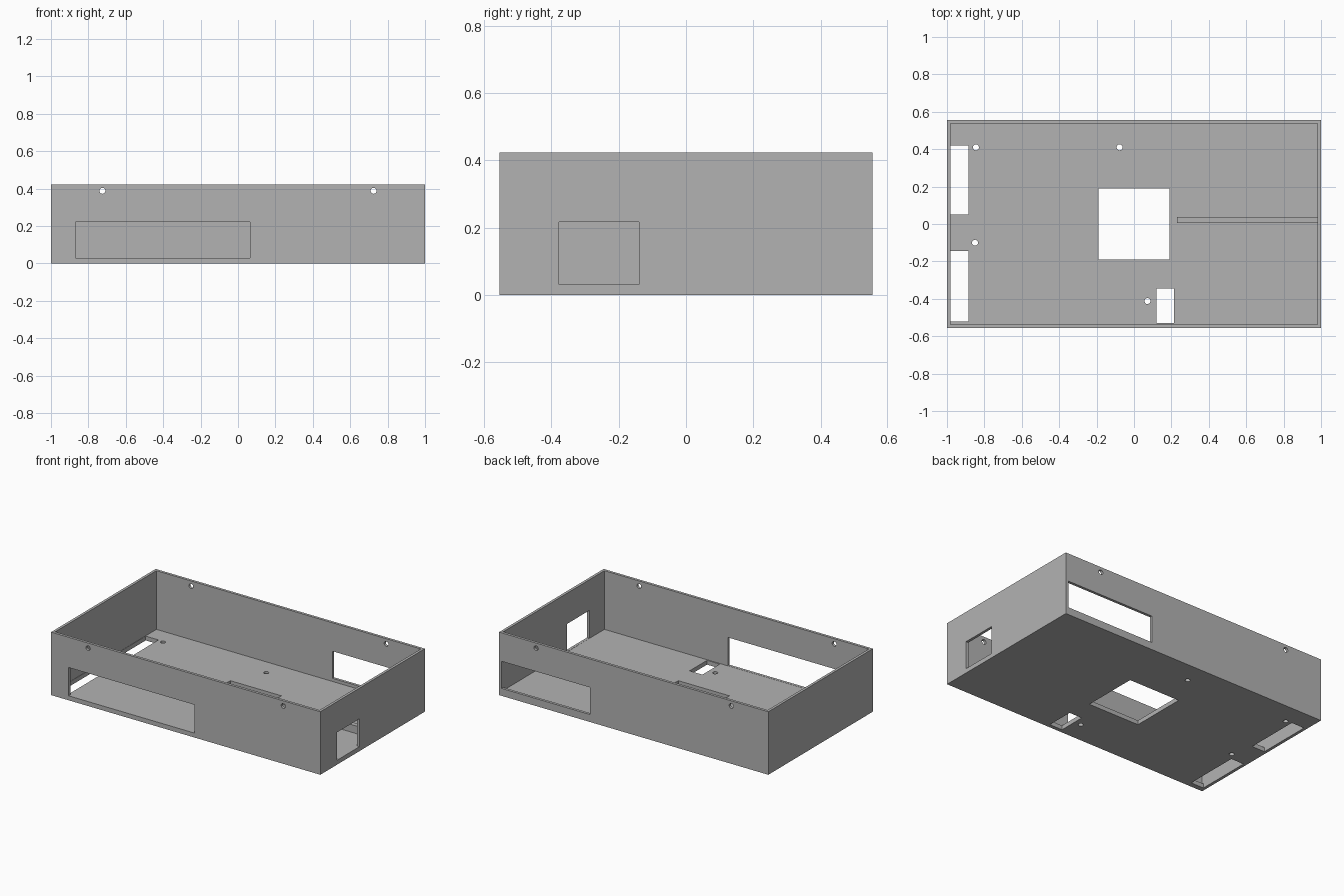
import bpy
import math

cube = bpy.data.objects.get("Cube")
if cube:
    bpy.data.objects.remove(cube, do_unlink=True)

# Overall size
HX, HY, H = 1.0, 0.555, 0.423
WALL, FLOOR = 0.018, 0.029

grey = bpy.data.materials.new("plain grey")
grey.use_nodes = True
colour = (0.45, 0.45, 0.45, 1)
grey.diffuse_color = colour
grey.node_tree.nodes["Principled BSDF"].inputs["Base Color"].default_value = colour


def block(name, x, y, z):
    """Box from three (low, high) ranges."""
    bpy.ops.mesh.primitive_cube_add(size=1)
    ob = bpy.context.object
    ob.name = name
    for v in ob.data.vertices:
        for i, (low, high) in enumerate((x, y, z)):
            v.co[i] = high if v.co[i] > 0 else low
    ob.data.materials.append(grey)
    return ob


def drill(name, centre, axis, depth):
    """Round cutter along z or y."""
    turn = (math.pi / 2, 0, 0) if axis == "y" else (0, 0, 0)
    bpy.ops.mesh.primitive_cylinder_add(
        vertices=20, radius=0.016, depth=depth, location=centre, rotation=turn)
    ob = bpy.context.object
    ob.name = name
    ob.data.materials.append(grey)
    return ob


def cut(target, cutter):
    cutter.hide_render = True
    mod = target.modifiers.new("cut", "BOOLEAN")
    mod.operation = "DIFFERENCE"
    mod.solver = "EXACT"
    mod.object = cutter
    bpy.context.view_layer.objects.active = target
    bpy.ops.object.modifier_apply(modifier=mod.name)
    bpy.data.objects.remove(cutter, do_unlink=True)


# Open tray
tray = block("enclosure_tray", (-HX, HX), (-HY, HY), (0, H))
IX, IY = HX - WALL, HY - WALL
cut(tray, block("cavity", (-IX, IX), (-IY, IY), (FLOOR, H + 0.1)))

# Floor openings: centre vent, two side slots, small front slot
through = (-0.1, 0.1)
for x, y in (((-0.19, 0.19), (-0.19, 0.19)),
             ((-0.98, -0.885), (0.05, 0.42)),
             ((-0.98, -0.885), (-0.52, -0.145)),
             ((0.12, 0.215), (-0.53, -0.345))):
    cut(tray, block("floor_cutter", x, y, through))

# Wall openings: front, back and +x side
cut(tray, block("front_cutter", (-0.87, 0.065), (-HY - 0.1, -HY + 0.1), (0.03, 0.22)))
cut(tray, block("back_cutter", (0.325, 0.98), (HY - 0.1, HY + 0.1), (0.05, 0.232)))
cut(tray, block("side_cutter", (HX - 0.1, HX + 0.1), (-0.378, -0.14), (0.03, 0.217)))

# Floor screw holes
for x, y in ((-0.845, 0.41), (-0.077, 0.41), (-0.85, -0.1), (0.072, -0.412)):
    cut(tray, drill("floor_drill", (x, y, 0), "z", 0.2))

# Lid screw holes through the front and back walls
for x in (-0.725, 0.725):
    for y in (-HY, HY):
        cut(tray, drill("wall_drill", (x, y, 0.388), "y", 0.2))

# Low rib on the floor
block("floor_rib", (0.23, IX + 0.005), (0.005, 0.037), (FLOOR - 0.005, 0.08))
